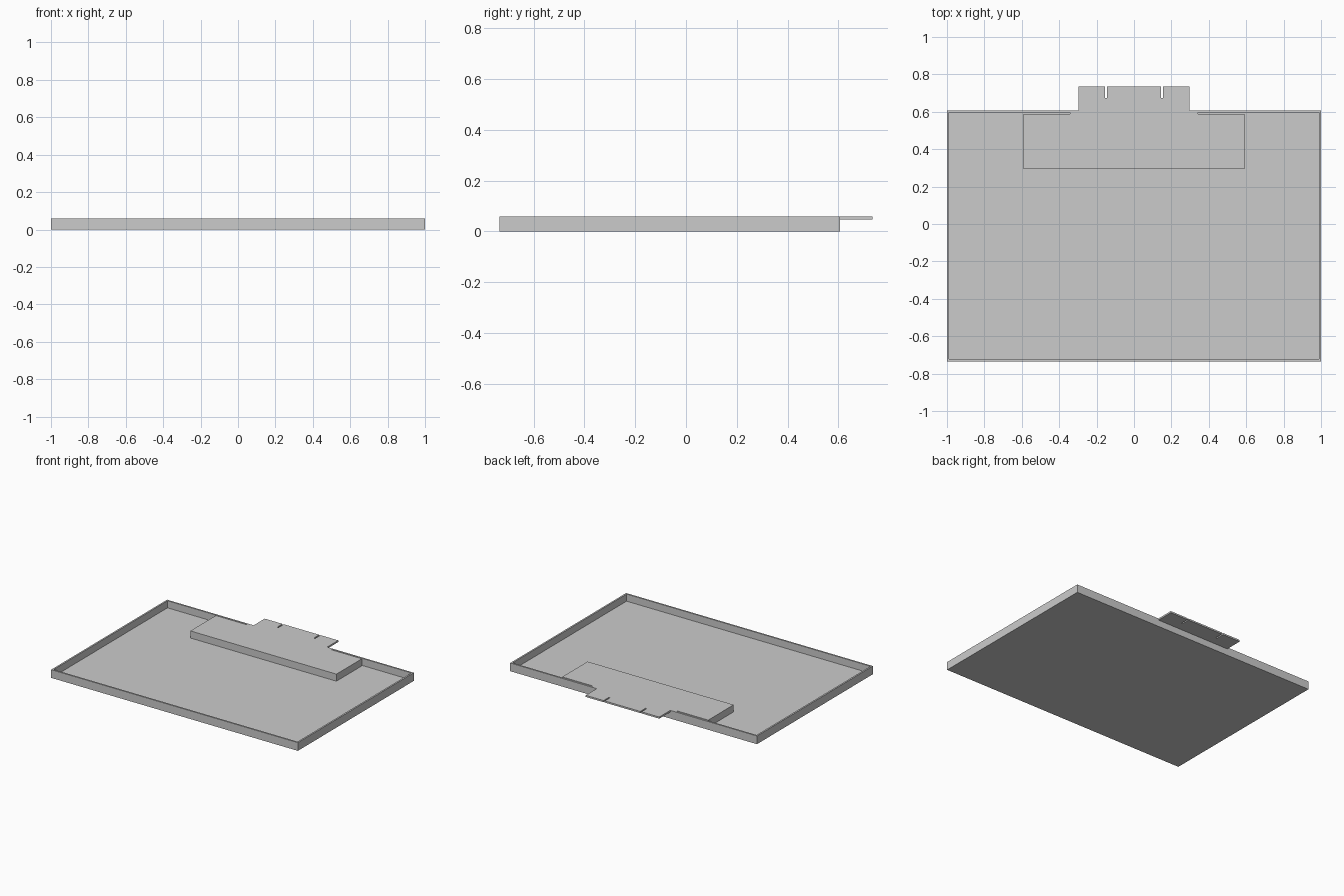
import bpy
import bmesh

cube = bpy.data.objects.get("Cube")
if cube:
    bpy.data.objects.remove(cube, do_unlink=True)

TOP, FLOOR, TAB_BOTTOM = 0.06, 0.008, 0.048
FRONT, BACK, TAB_BACK = -0.735, 0.607, 0.735
RIM = 0.012

grey = bpy.data.materials.new("plain grey")
grey.use_nodes = True
colour = (0.6, 0.6, 0.6, 1)
grey.diffuse_color = colour
grey.node_tree.nodes["Principled BSDF"].inputs["Base Color"].default_value = colour


def cap(bm, outline, z):
    """Flat face over an outline."""
    bm.faces.new([bm.verts.new((x, y, z)) for x, y in outline])


def walls(bm, outline, low, high):
    """Upright faces along an open outline."""
    for (ax, ay), (bx, by) in zip(outline, outline[1:]):
        corners = ((ax, ay, low), (bx, by, low), (bx, by, high), (ax, ay, high))
        bm.faces.new([bm.verts.new(c) for c in corners])


def mirrored_object(name, bm):
    """Weld the half mesh and mirror it across x."""
    bmesh.ops.remove_doubles(bm, verts=bm.verts, dist=0.0001)
    bmesh.ops.recalc_face_normals(bm, faces=bm.faces)
    mesh = bpy.data.meshes.new(name)
    bm.to_mesh(mesh)
    bm.free()
    mesh.materials.append(grey)
    obj = bpy.data.objects.new(name, mesh)
    bpy.context.collection.objects.link(obj)
    mirror = obj.modifiers.new("Mirror", "MIRROR")
    mirror.use_clip = True
    mirror.merge_threshold = 0.0005


# Tray with its rim, and the raised platform joined to the back rim
outer = [(0, BACK), (1, BACK), (1, FRONT), (0, FRONT)]
side, inner_back = 1 - RIM, BACK - RIM
inner = [(0, FRONT + RIM), (side, FRONT + RIM), (side, inner_back),
         (0.342, inner_back), (0.342, 0.588), (0.592, 0.588),
         (0.592, 0.294), (0, 0.294)]
bm = bmesh.new()
cap(bm, outer + inner, TOP)
cap(bm, inner, FLOOR)
cap(bm, outer, 0)
walls(bm, outer, 0, TOP)
walls(bm, inner, FLOOR, TOP)
mirrored_object("tray_with_platform", bm)

# Thin notched tab sticking out behind the rim
tab = [(0, TAB_BACK), (0.144, TAB_BACK), (0.144, 0.673), (0.154, 0.673),
       (0.154, TAB_BACK), (0.298, TAB_BACK), (0.298, BACK), (0, BACK)]
bm = bmesh.new()
cap(bm, tab, TOP)
cap(bm, tab, TAB_BOTTOM)
walls(bm, tab, TAB_BOTTOM, TOP)
mirrored_object("back_tab", bm)
